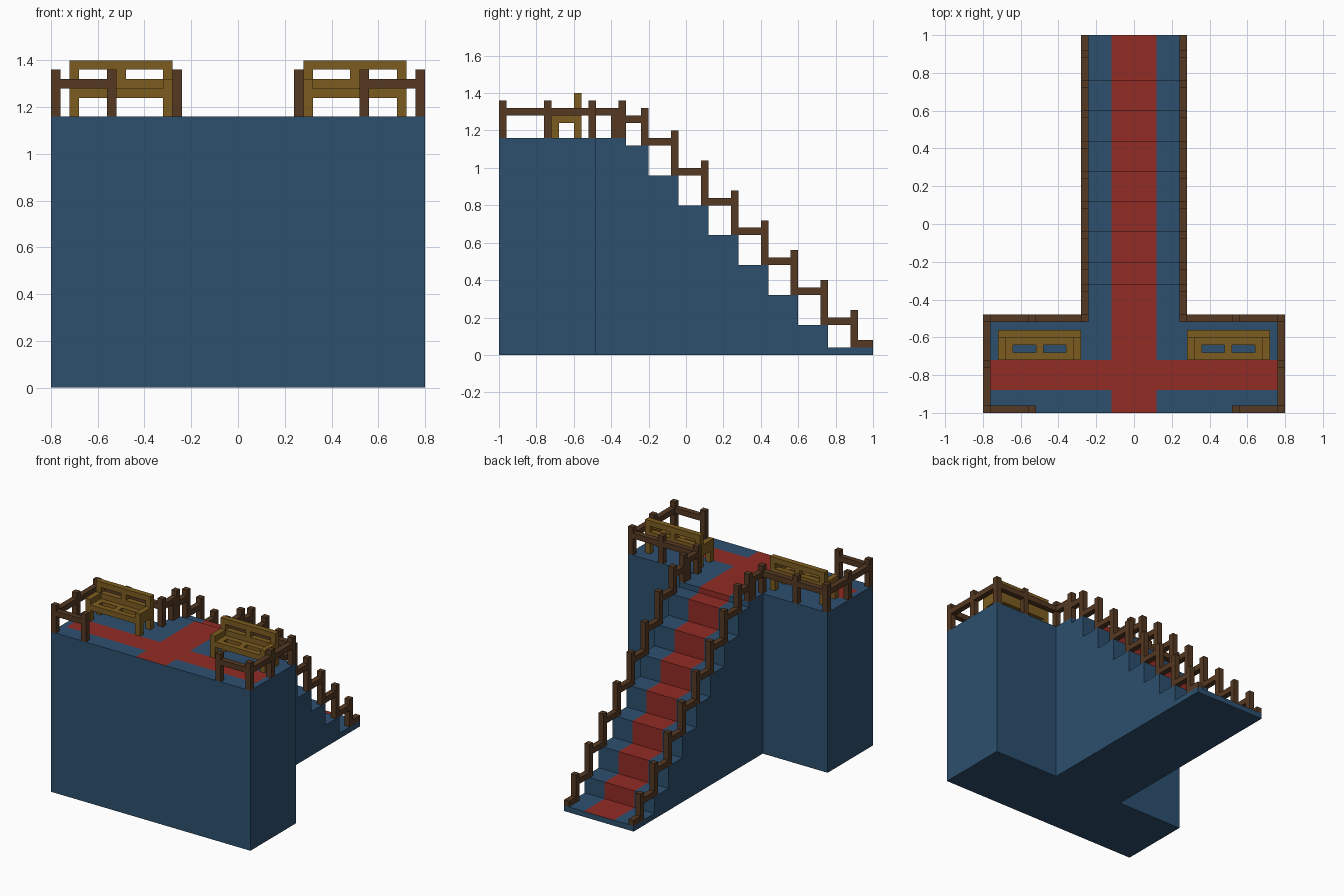
import bpy, bmesh
from mathutils import Vector

cube = bpy.data.objects.get("Cube")
if cube:
    bpy.data.objects.remove(cube, do_unlink=True)


def material(name, rgb):
    m = bpy.data.materials.new(name)
    m.use_nodes = True
    m.diffuse_color = (*rgb, 1)
    m.node_tree.nodes["Principled BSDF"].inputs["Base Color"].default_value = (*rgb, 1)
    return m


BLUE = material("blue stone", (0.026, 0.08, 0.156))
RED = material("red carpet", (0.29, 0.025, 0.018))
BROWN = material("dark wood", (0.091, 0.04, 0.016))
GOLD = material("golden wood", (0.205, 0.107, 0.0144))

U = 0.04       # thickness of every beam
DECK = 1.16    # platform height
RAIL = 1.28    # underside of the platform rail


def add_box(bm, x0, x1, y0, y1, z0, z1):
    lo, hi = Vector((x0, y0, z0)), Vector((x1, y1, z1))
    verts = bmesh.ops.create_cube(bm, size=1)["verts"]
    for v in verts:
        v.co = (lo + hi) / 2 + v.co * (hi - lo)


def finish(bm, name, *mats):
    bmesh.ops.recalc_face_normals(bm, faces=bm.faces)
    mesh = bpy.data.meshes.new(name)
    bm.to_mesh(mesh)
    bm.free()
    for m in mats:
        mesh.materials.append(m)
    obj = bpy.data.objects.new(name, mesh)
    bpy.context.collection.objects.link(obj)
    return obj


def box_part(name, mat, boxes, side):
    """Join boxes into one part; side -1 mirrors them across x."""
    bm = bmesh.new()
    for b in boxes:
        add_box(bm, *b)
    for v in bm.verts:
        v.co.x *= side
    finish(bm, name, mat)


# Staircase steps as (back edge, height), from the deck down
steps = [(-0.32, DECK), (-0.2, 1.12)]
steps += [(-0.04 + 0.16 * i, 0.96 - 0.16 * i) for i in range(6)]
steps += [(1.0, 0.04)]

# Stair and platform: side profile extruded, wings added
profile = [(-1, 0)]
y = -1
for back, z in steps:
    profile += [(y, z), (back, z)]
    y = back
profile.append((1, 0))

bm = bmesh.new()
face = bm.faces.new([bm.verts.new((-0.28, y, z)) for y, z in profile])
ext = bmesh.ops.extrude_face_region(bm, geom=[face], use_keep_orig=True)
for v in ext["geom"]:
    if isinstance(v, bmesh.types.BMVert):
        v.co.x = 0.28
add_box(bm, 0.28, 0.8, -1, -0.48, 0, DECK)
add_box(bm, -0.8, -0.28, -1, -0.48, 0, DECK)

# Cut the carpet outline into the surface
cuts = [(0, x) for x in (-0.76, -0.12, 0.12, 0.76)]
cuts += [(1, y) for y in (-0.88, -0.72, -0.48)]
for axis, value in cuts:
    co, no = Vector(), Vector()
    co[axis], no[axis] = value, 1
    bmesh.ops.bisect_plane(bm, geom=bm.verts[:] + bm.edges[:] + bm.faces[:],
                           plane_co=co, plane_no=no)
bm.normal_update()

# Remove the walls hidden between the stair and the wings
hidden = []
for f in bm.faces:
    c = f.calc_center_median()
    if abs(abs(c.x) - 0.28) < 0.001 and abs(f.normal.x) > 0.9 and c.y < -0.48:
        hidden.append(f)
bmesh.ops.delete(bm, geom=hidden, context='FACES')
bmesh.ops.remove_doubles(bm, verts=bm.verts, dist=0.0005)
bmesh.ops.recalc_face_normals(bm, faces=bm.faces)

# Carpet runs down the stairs and across the deck
for f in bm.faces:
    c = f.calc_center_median()
    runner = abs(c.x) < 0.12
    cross = -0.88 < c.y < -0.72 and abs(c.x) < 0.76
    exposed = f.normal.z > 0.5 or f.normal.y > 0.5
    f.material_index = int(c.z > 0.03 and exposed and (runner or cross))
finish(bm, "platform_and_stairs", BLUE, RED)


def post(x, y, z, height=0.2):
    return (x, x + U, y, y + U, z, z + height)


for side, label in ((1, "left"), (-1, "right")):
    # Platform railing around each wing
    rail_z = (RAIL, RAIL + U)
    spots = [(0.76, -1), (0.76, -0.76), (0.76, -0.52), (0.52, -1),
             (0.52, -0.52), (0.24, -0.52)]
    railing = [post(x, y, DECK) for x, y in spots]
    railing += [(0.56, 0.76, -1, -1 + U, *rail_z),
                (0.76, 0.8, -0.96, -0.52, *rail_z),
                (0.28, 0.76, -0.52, -0.48, *rail_z)]
    box_part(label + "_platform_railing", BROWN, railing, side)

    # Stair railing: a post at the edge of each step, a rail behind it
    banister = [post(0.24, -0.36, DECK), post(0.24, -0.4, DECK, 0.12),
                (0.24, 0.28, -0.48, -0.36, *rail_z),
                post(0.24, -0.24, 1.12),
                (0.24, 0.28, -0.32, -0.24, 1.24, RAIL)]
    for i in range(6):
        back, z = steps[i + 2]
        banister.append(post(0.24, back - U, z, 0.24))
        banister.append((0.24, 0.28, back - 0.16, back - U, z + 0.16, z + 0.2))
    banister += [post(0.24, 0.88, 0.04),
                 (0.24, 0.28, 0.76, 0.88, 0.16, 0.2),
                 (0.24, 0.28, 0.92, 1, 0.04, 0.08)]
    box_part(label + "_stair_railing", BROWN, banister, side)

    # Bench: legs, arms and back uprights, slotted seat, open backrest
    x0, x1, front, back, seat = 0.28, 0.72, -0.72, -0.56, 1.24
    bench = []
    for x in (x0, x1 - U):
        bench += [post(x, front, DECK, seat - DECK),
                  post(x, back - U, DECK, seat - DECK),
                  (x, x + U, front, back - U, RAIL, RAIL + U),
                  post(x, back - U, RAIL, 0.12)]
    bench += [(x0, x1, front, front + U, seat, RAIL),
              (x0, x1, front + 2 * U, back, seat, RAIL)]
    for a, b in ((x0, 0.36), (0.48, 0.52), (0.64, x1)):
        bench.append((a, b, front + U, front + 2 * U, seat, RAIL))
    bench += [(x0 + U, x1 - U, back - U, back, z, z + U) for z in (RAIL, 1.36)]
    bench.append(post(0.48, back - U, RAIL + U, U))
    box_part(label + "_bench", GOLD, bench, side)
